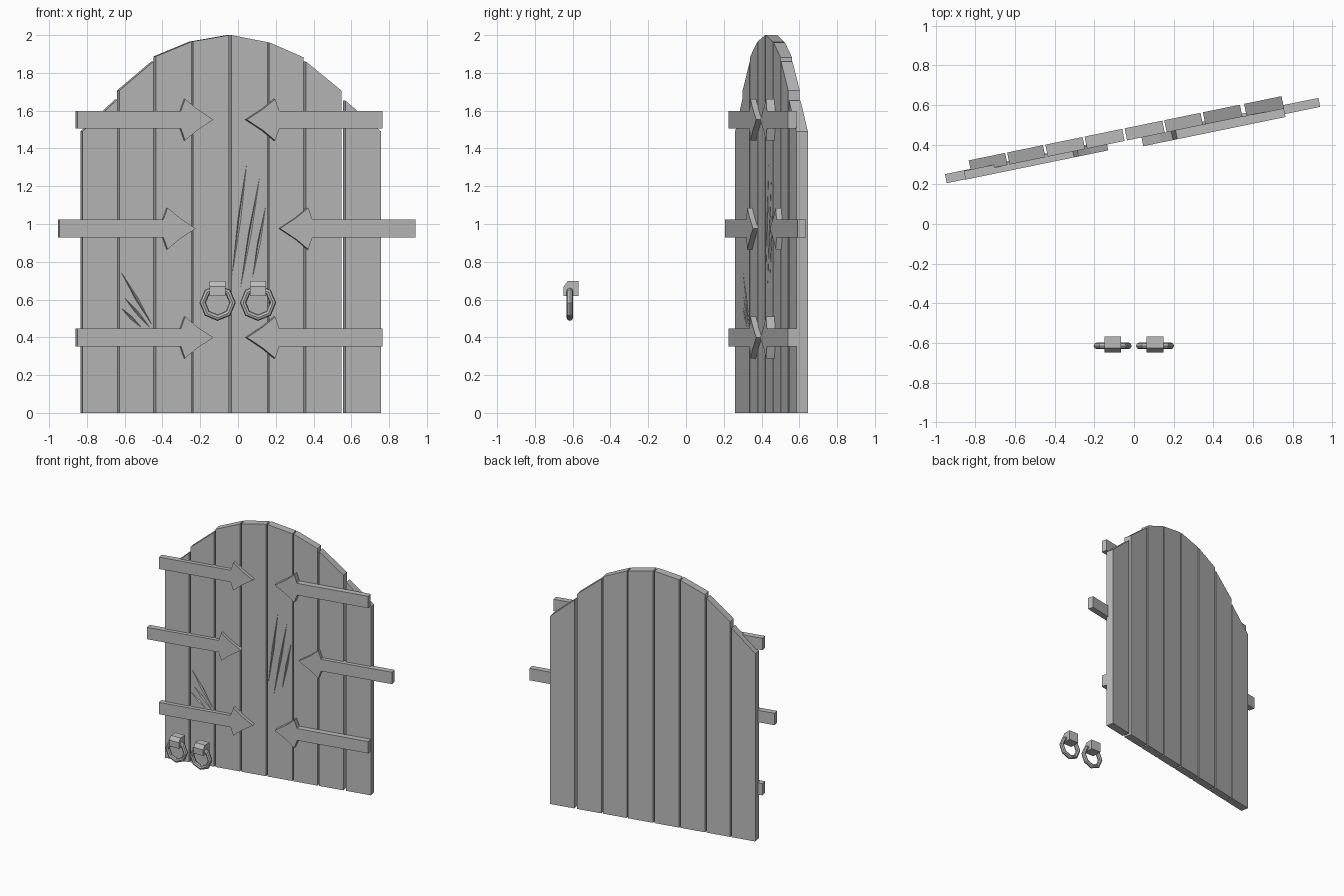
import bpy, bmesh, math
from mathutils import Vector, Matrix

if "Cube" in bpy.data.objects:
    bpy.data.objects.remove(bpy.data.objects["Cube"])

ANGLE = math.radians(11.6)
C, S = math.cos(ANGLE), math.sin(ANGLE)
# door space: x along the door, y into the door from its front face
DOOR = Matrix.Translation((0, 0.429, 0)) @ Matrix.Rotation(ANGLE, 4, 'Z')

grey = bpy.data.materials.new("plain_grey")
grey.diffuse_color = (0.5, 0.5, 0.5, 1)
grey.use_nodes = True
grey.node_tree.nodes["Principled BSDF"].inputs["Base Color"].default_value = grey.diffuse_color


def make_object(name, bm, matrix=Matrix()):
    bmesh.ops.recalc_face_normals(bm, faces=bm.faces)
    bm.transform(matrix)
    mesh = bpy.data.meshes.new(name)
    bm.to_mesh(mesh)
    bm.free()
    mesh.materials.append(grey)
    obj = bpy.data.objects.new(name, mesh)
    bpy.context.collection.objects.link(obj)
    return obj


def prism(name, outline, start, depth, matrix=Matrix()):
    """Extrude a list of 3D-plane points along the given depth vector."""
    bm = bmesh.new()
    face = bm.faces.new([bm.verts.new(Vector(p) + Vector(start)) for p in outline])
    out = bmesh.ops.extrude_face_region(bm, geom=[face])
    verts = [g for g in out["geom"] if isinstance(g, bmesh.types.BMVert)]
    bmesh.ops.translate(bm, vec=depth, verts=verts)
    return make_object(name, bm, matrix)


def along(x, d=0.0):
    """Door-space position whose front-view position is x at depth d."""
    return (x + d * S) / C


# Planks: left, right, height at left, height at right
planks = [
    (-0.822, -0.638, 1.49, 1.66), (-0.628, -0.447, 1.707, 1.86),
    (-0.435, -0.247, 1.887, 1.965), (-0.237, -0.047, 1.967, 2.0),
    (-0.035, 0.155, 2.0, 1.963), (0.165, 0.348, 1.962, 1.882),
    (0.360, 0.547, 1.86, 1.707), (0.568, 0.757, 1.654, 1.49)]
plank_objects = []
for i, (l, r, hl, hr) in enumerate(planks):
    a, b = along(l), along(r)
    outline = [(a, 0, 0), (b, 0, 0), (b, 0, hr), (a, 0, hl)]
    plank_objects.append(prism(f"plank_{i + 1}", outline, (0, 0, 0), (0, 0.062, 0), DOOR))


# Hinge straps ending in barbed arrowheads: end, tip, height, front, back
def strap(name, end, tip, z, front, back):
    s = 1 if tip > end else -1
    half = [(end, 0.047), (tip - s * 0.172, 0.047), (tip - s * 0.15, 0.11),
            (tip - s * 0.088, 0.058)]
    pts = half + [(tip, 0)] + [(x, -h) for x, h in reversed(half)]
    outline = [(along(x, front), 0, z + h) for x, h in pts]
    prism(name, outline, (0, front, 0), (0, back - front, 0), DOOR)


for label, z in (("upper", 1.552), ("lower", 0.399)):
    strap(f"{label}_left_strap", -0.85, -0.13, z, -0.03, 0.015)
    strap(f"{label}_right_strap", 0.765, 0.047, z, -0.045, 0.0)
strap("middle_left_strap", -0.945, -0.223, 0.976, -0.028, 0.018)
strap("middle_right_strap", 0.94, 0.222, 0.976, -0.03, 0.016)

# Claw scratches cut into two planks: top x, top z, bottom x, bottom z
scratches = {
    4: [(0.045, 1.315, -0.031, 0.73), (0.114, 1.246, 0.012, 0.655), (0.146, 1.092, 0.077, 0.716)],
    1: [(-0.62, 0.747, -0.452, 0.46), (-0.605, 0.615, -0.465, 0.45), (-0.62, 0.557, -0.51, 0.45)]}
for index, marks in scratches.items():
    cutter = bmesh.new()
    for x0, z0, x1, z1 in marks:
        top, low = Vector((along(x0), 0, z0)), Vector((along(x1), 0, z1))
        mid = (top + low) / 2
        side = (top - low).cross(Vector((0, 1, 0))).normalized() * 0.008
        ring = [mid + side, mid + Vector((0, 0.012, 0)), mid - side, mid + Vector((0, -0.012, 0))]
        vt, vl = cutter.verts.new(top), cutter.verts.new(low)
        vr = [cutter.verts.new(p) for p in ring]
        for k in range(4):
            cutter.faces.new((vt, vr[k], vr[(k + 1) % 4]))
            cutter.faces.new((vl, vr[(k + 1) % 4], vr[k]))
    cut = make_object(f"scratch_cutter_{index + 1}", cutter, DOOR)
    cut.hide_render = True
    cut.hide_set(True)
    mod = plank_objects[index].modifiers.new("scratches", 'BOOLEAN')
    mod.operation, mod.object, mod.solver = 'DIFFERENCE', cut, 'EXACT'

# Pull rings with their brackets, standing in front of the door
bracket = [(0, -0.648, 0.62), (0, -0.648, 0.668), (0, -0.627, 0.697),
           (0, -0.568, 0.697), (0, -0.568, 0.62)]
for label, x in (("left", -0.108), ("right", 0.106)):
    prism(f"{label}_bracket", bracket, (x - 0.042, 0, 0), (0.084, 0, 0))
    bpy.ops.mesh.primitive_torus_add(
        location=(x, -0.615, 0.583), rotation=(math.pi / 2, 0, 0),
        major_segments=8, minor_segments=8, major_radius=0.079, minor_radius=0.017)
    ring = bpy.context.object
    ring.name = f"{label}_pull_ring"
    ring.data.materials.append(grey)
